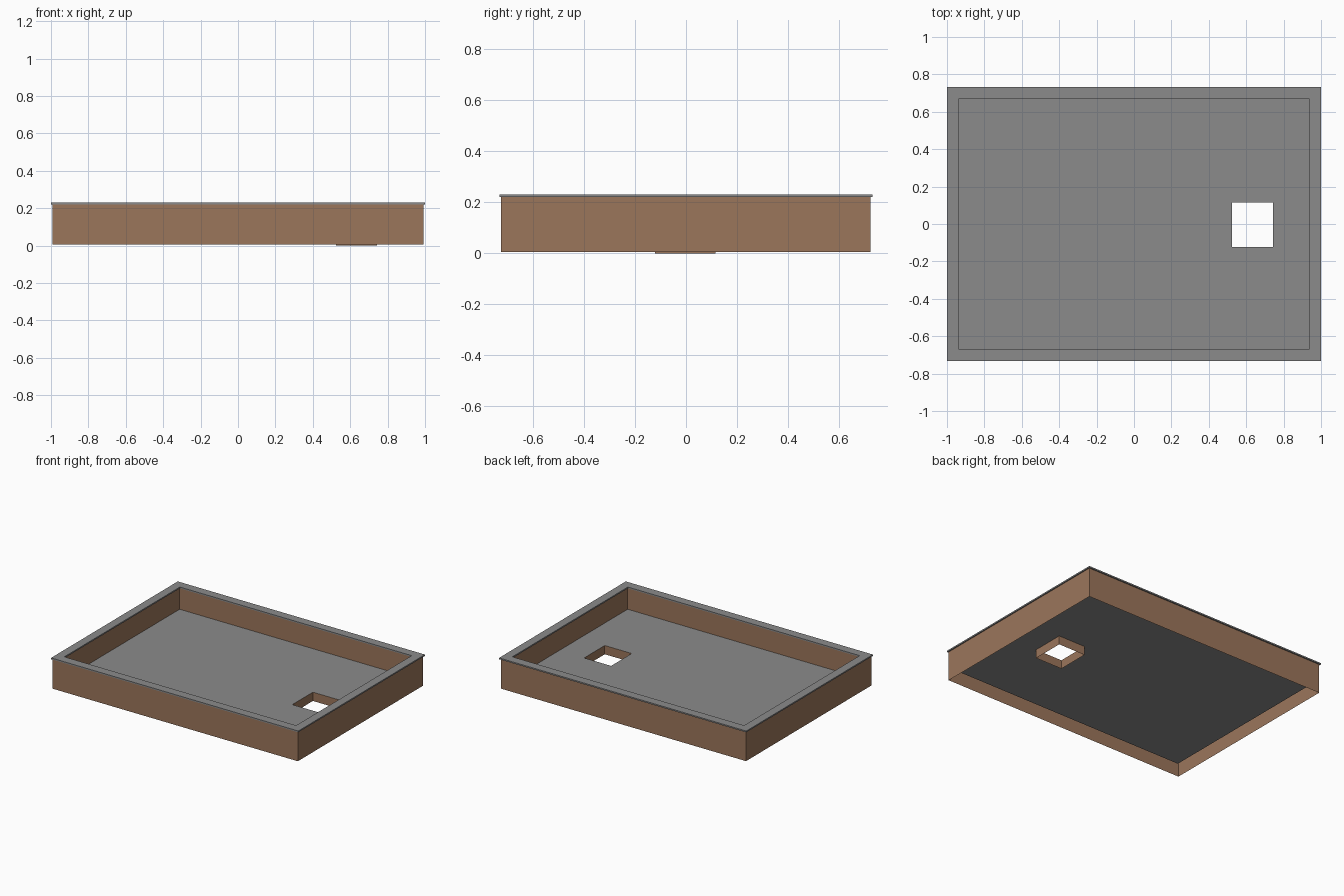
import bpy
import bmesh

if "Cube" in bpy.data.objects:
    bpy.data.objects.remove(bpy.data.objects["Cube"])


def material(name, color):
    m = bpy.data.materials.new(name)
    m.diffuse_color = (*color, 1)
    m.use_nodes = True
    m.node_tree.nodes["Principled BSDF"].inputs["Base Color"].default_value = m.diffuse_color
    return m


BROWN = material("brown wall", (0.33, 0.18, 0.105))
GREY = material("grey roofing", (0.26, 0.26, 0.26))

# Rectangles as (x0, x1, y0, y1)
CAP_OUT = (-1.0, 1.0, -0.732, 0.732)
CAP_IN = (-0.938, 0.938, -0.668, 0.668)
WALL_OUT = (-0.992, 0.992, -0.725, 0.723)
WALL_IN = (-0.945, 0.945, -0.675, 0.675)
HATCH = (0.525, 0.743, -0.122, 0.116)
WALL_BASE, FLOOR, WALL_TOP, CAP_TOP = 0.005, 0.064, 0.221, 0.231


def loft(name, mat, sections, closed=False, inward=False):
    """Skin a series of (rectangle, height) loops with quads."""
    bm = bmesh.new()
    loops = []
    for (x0, x1, y0, y1), z in sections:
        corners = ((x0, y0), (x1, y0), (x1, y1), (x0, y1))
        loops.append([bm.verts.new((x, y, z)) for x, y in corners])
    pairs = list(zip(loops, loops[1:]))
    if closed:
        pairs.append((loops[-1], loops[0]))
    for a, b in pairs:
        for i in range(4):
            j = (i + 1) % 4
            bm.faces.new((a[i], a[j], b[j], b[i]))
    if inward:
        bmesh.ops.reverse_faces(bm, faces=bm.faces[:])
    mesh = bpy.data.meshes.new(name)
    bm.to_mesh(mesh)
    bm.free()
    mesh.materials.append(mat)
    obj = bpy.data.objects.new(name, mesh)
    bpy.context.collection.objects.link(obj)
    return obj


# Parapet walls, open underneath
loft("outer_wall", BROWN, [(WALL_OUT, WALL_BASE), (WALL_OUT, WALL_TOP)])
loft("inner_wall", BROWN, [(WALL_IN, FLOOR), (WALL_IN, WALL_TOP)], inward=True)

# Thin overhanging cap around the top of the parapet
loft("parapet_cap", GREY, [(CAP_OUT, WALL_TOP), (CAP_OUT, CAP_TOP),
                           (CAP_IN, CAP_TOP), (CAP_IN, WALL_TOP)], closed=True)

# Roof deck with the hatch opening, and the shaft hanging below it
loft("roof_deck", GREY, [(WALL_IN, FLOOR), (HATCH, FLOOR)])
loft("hatch_shaft", BROWN, [(HATCH, 0.0), (HATCH, FLOOR)], inward=True)
